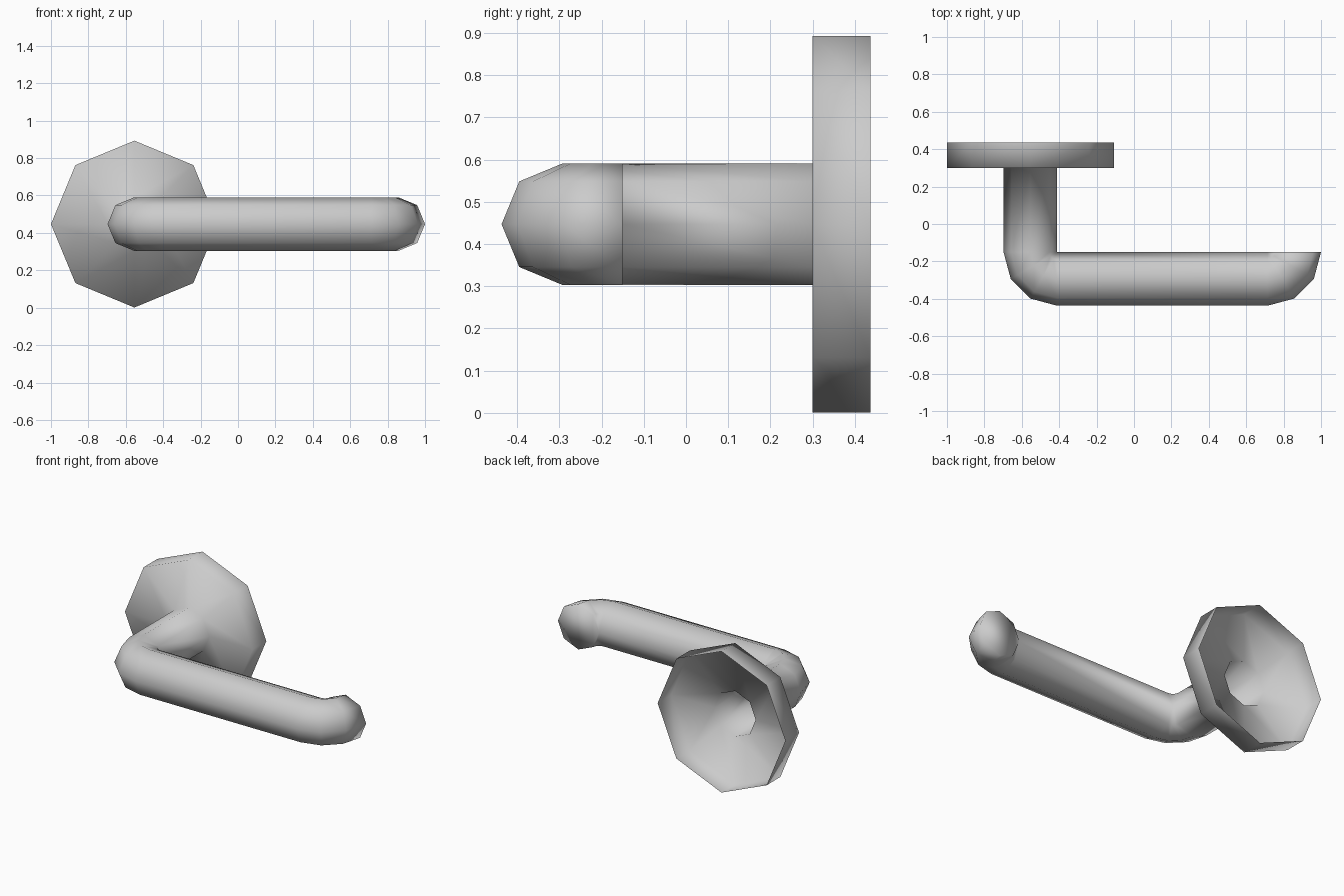
import bpy, bmesh, math
from mathutils import Vector

if "Cube" in bpy.data.objects:
    bpy.data.objects.remove(bpy.data.objects["Cube"])

SIDES = 8
Z = 0.447           # height of the handle axis
CX = -0.554         # axis of the wall rosette and stem
R_ROSE, R_TUBE = 0.446, 0.1435
BEND_Y = -0.15      # inner corners of both bends

bm = bmesh.new()


def ring(cx, cy, radius, deg=0):
    """Octagonal section; deg turns its in-plane axis about z."""
    a = math.radians(deg)
    u = Vector((math.cos(a), math.sin(a), 0))
    c = Vector((cx, cy, Z))
    verts = []
    for i in range(SIDES):
        t = 2 * math.pi * i / SIDES
        verts.append(bm.verts.new(c + radius * (math.cos(t) * u + Vector((0, 0, math.sin(t))))))
    return verts


def bend(px, start):
    """Quarter-turn of the tube pivoting on its inner corner."""
    out = []
    for k in range(4):
        d = start + 30 * k
        a = math.radians(d)
        out.append(ring(px - R_TUBE * math.cos(a), BEND_Y - R_TUBE * math.sin(a), R_TUBE, d))
    return out


# Rosette: open-backed cup whose front plate narrows to the stem
rings = [ring(CX, 0.437, R_ROSE), ring(CX, 0.30, R_ROSE), ring(CX, 0.30, R_TUBE)]
# Stem corner, long grip and returned tip
rings += bend(CX + R_TUBE, 0)
rings += bend(1.0 - 2 * R_TUBE, 90)

for a, b in zip(rings, rings[1:]):
    for i in range(SIDES):
        j = (i + 1) % SIDES
        bm.faces.new((a[i], a[j], b[j], b[i]))
# Flat cap on the tip
bm.faces.new(rings[-1])

bmesh.ops.remove_doubles(bm, verts=bm.verts, dist=1e-4)
bmesh.ops.recalc_face_normals(bm, faces=bm.faces)
# Make the plate face the room (-y)
plate = max((f for f in bm.faces if abs(f.calc_center_median().y - 0.30) < 1e-3),
            key=lambda f: f.calc_area())
if plate.normal.y > 0:
    bmesh.ops.reverse_faces(bm, faces=bm.faces)
for f in bm.faces:
    f.smooth = True

mesh = bpy.data.meshes.new("door_handle")
bm.to_mesh(mesh)
bm.free()
bpy.context.collection.objects.link(bpy.data.objects.new("door_handle", mesh))
